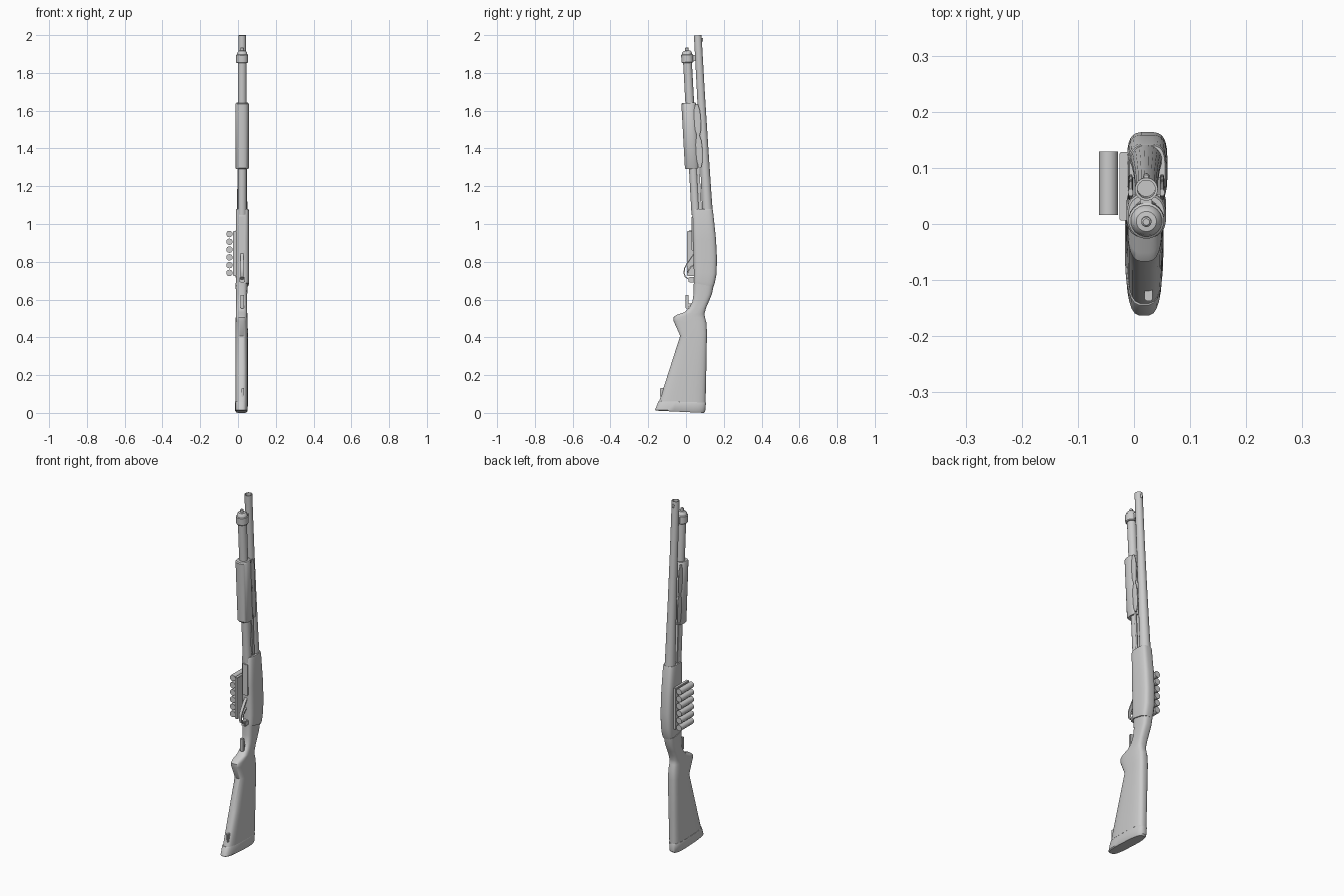
import bpy, bmesh, math
from mathutils import Vector

if "Cube" in bpy.data.objects:
    bpy.data.objects.remove(bpy.data.objects["Cube"], do_unlink=True)

grey = bpy.data.materials.new("plain grey")
grey.use_nodes = True
grey.diffuse_color = (0.6, 0.6, 0.6, 1)
grey.node_tree.nodes["Principled BSDF"].inputs["Base Color"].default_value = (0.6, 0.6, 0.6, 1)

X = 0.022        # centre plane of the barrel
TILT = 0.055     # lean of barrel and tube per unit of height


def finish(name, bm, angle=35):
    bmesh.ops.recalc_face_normals(bm, faces=bm.faces)
    me = bpy.data.meshes.new(name)
    bm.to_mesh(me)
    bm.free()
    me.materials.append(grey)
    ob = bpy.data.objects.new(name, me)
    bpy.context.collection.objects.link(ob)
    bpy.ops.object.select_all(action='DESELECT')
    ob.select_set(True)
    bpy.context.view_layer.objects.active = ob
    bpy.ops.object.shade_smooth_by_angle(angle=math.radians(angle))
    return ob


def loft(name, rows, power=2.0, sides=20, x=X):
    """Skin sections given as (front y, front z, back y, back z, half width)."""
    bm = bmesh.new()
    loops = []
    for yf, zf, yb, zb, hw in rows:
        loop = []
        for i in range(sides):
            a = math.tau * (i + 0.5) / sides
            c, s = math.cos(a), math.sin(a)
            u = math.copysign(abs(c) ** (2 / power), c)
            t = (math.copysign(abs(s) ** (2 / power), s) + 1) / 2
            loop.append(bm.verts.new((x + hw * u, yf + (yb - yf) * t, zf + (zb - zf) * t)))
        loops.append(loop)
    for a, b in zip(loops, loops[1:]):
        for i in range(sides):
            j = (i + 1) % sides
            bm.faces.new((a[i], a[j], b[j], b[i]))
    bm.faces.new(loops[0])
    bm.faces.new(loops[-1])
    return finish(name, bm)


def tube(name, axis_y, rings, sides=20):
    """Round leaning part; rings are (z, radius), axis_y is its y at z = 2."""
    rows = []
    for z, r in rings:
        y = axis_y + TILT * (2 - z)
        rows.append((y - r, z - r * TILT, y + r, z + r * TILT, r))
    return loft(name, rows, sides=sides)


def box(name, lo, hi, lean=0.0, bevel=0.0):
    bm = bmesh.new()
    bmesh.ops.create_cube(bm, size=1)
    lo, hi = Vector(lo), Vector(hi)
    for v in bm.verts:
        v.co = (lo + hi) / 2 + v.co * (hi - lo)
        v.co.y -= lean * (v.co.z - lo.z)
    if bevel:
        bmesh.ops.bevel(bm, geom=bm.edges[:], offset=bevel, segments=2, affect='EDGES')
    return finish(name, bm)


def strap(name, path, half_x, thick, x=X):
    """Flat strip following a path of (y, z)."""
    bm = bmesh.new()
    pts = [Vector((0, y, z)) for y, z in path]
    loops = []
    for i, p in enumerate(pts):
        d = (pts[min(i + 1, len(pts) - 1)] - pts[max(i - 1, 0)]).normalized()
        n = Vector((0, -d.z, d.y)) * thick / 2
        loops.append([bm.verts.new(p + n * k + Vector((x + half_x * s, 0, 0)))
                      for s, k in ((-1, -1), (1, -1), (1, 1), (-1, 1))])
    for a, b in zip(loops, loops[1:]):
        for i in range(4):
            bm.faces.new((a[i], a[(i + 1) % 4], b[(i + 1) % 4], b[i]))
    bm.faces.new(loops[0])
    bm.faces.new(loops[-1])
    return finish(name, bm)


# Barrel with open bore, and its bead
tube("barrel", 0.062, [(1.05, .029), (1.13, .027), (1.4, .0235), (1.7, .021), (1.999, .0205),
                       (1.999, .016), (1.95, .016)])
tube("front_bead", 0.083, [(1.965, .004), (1.97, .006), (1.98, .006), (1.985, .004)], 10)

# Magazine tube with cap and nub
tube("magazine_tube", 0.0, [(1.05, .0235), (1.87, .0235)])
tube("magazine_cap", 0.0, [(1.853, .029), (1.857, .032), (1.895, .032), (1.898, .028),
                           (1.91, .025), (1.917, .018), (1.918, .009), (1.932, .009), (1.935, .006)])
box("barrel_clamp", (X - .01, .025, 1.862), (X + .01, .055, 1.895), TILT)

# Sliding fore-end with its side plates and action bars
rows = []
for z, s in [(1.29, .9), (1.296, 1), (1.634, 1), (1.64, .9)]:
    y = TILT * (2 - z)
    rows.append((y - .045 * s, z, y + .034 * s, z + .003, .0355 * s))
loft("fore_end", rows, power=2.5)
for side, label in ((-1, "right"), (1, "left")):
    bx = X + side * .022
    for k, mid in enumerate((1.385, 1.55)):
        plate = []
        for i in range(7):
            t = -1 + i / 3
            z, w = mid + .085 * t, .006 + .012 * math.sqrt(1 - t * t)
            y = TILT * (2 - z) + .036
            plate.append((y - w, z, y + w, z, .004))
        loft(f"{label}_side_plate_{k + 1}", plate, power=4, sides=12, x=bx + side * .006)
    box(f"{label}_action_bar", (bx - .003, .068, 1.06), (bx + .003, .084, 1.62), TILT)

# Receiver
loft("receiver", [
    (.041, .688, .146, .668, .033), (.041, .70, .152, .685, .035),
    (.041, .75, .162, .735, .036), (.040, .82, .164, .82, .036), (.037, .92, .159, .92, .036),
    (.034, 1.07, .143, 1.07, .0345), (.037, 1.08, .140, 1.08, .032)], power=3.6, sides=28, x=.0235)
box("loading_lip", (X - .016, .03, .86), (X + .016, .045, 1.04), bevel=.003)
box("trigger_plate", (X - .014, .014, .69), (X + .014, .06, .72), bevel=.004)

# Trigger and its guard
strap("trigger_guard", [(.045, .845), (.03, .825), (.006, .79), (-.008, .765), (-.010, .74),
                        (-.004, .72), (.015, .708), (.045, .70)], .008, .006)
strap("trigger", [(.045, .785), (.028, .775), (.016, .76), (.010, .742)], .004, .007)

# Stock with wrist and grip, then butt pad
loft("stock", [
    (-.142, .062, .104, .055, .033), (-.085, .24, .108, .24, .0335), (-.031, .408, .111, .42, .0335),
    (-.066, .486, .109, .475, .032), (-.067, .506, .101, .505, .031), (-.052, .518, .099, .517, .0305),
    (-.010, .532, .099, .53, .030), (.018, .557, .108, .56, .029), (.034, .59, .121, .59, .029),
    (.040, .63, .138, .63, .030), (.041, .692, .146, .672, .032)], power=3.2, sides=28, x=.019)
loft("butt_pad", [
    (-.160, .012, .094, 0, .029), (-.164, .016, .102, .008, .033),
    (-.147, .06, .106, .053, .0345), (-.145, .062, .105, .055, .0335)], power=3.2, sides=28, x=.018)

# Sling mount under the butt and the lever by the wrist
box("sling_mount", (X - .003, -.137, .085), (X + .011, -.10, .132), bevel=.002)
box("wrist_tab", (X - .008, -.003, .553), (X + .010, .014, .625), bevel=.002)
box("wrist_tab_stem", (X - .003, .01, .562), (X + .004, .045, .58))

# Side carrier holding six spare cartridges
box("cartridge_carrier", (-.026, .006, .725), (-.008, .128, .962), bevel=.002)
for i in range(6):
    z = .741 + .0412 * i
    bm = bmesh.new()
    bmesh.ops.create_cone(bm, cap_ends=True, segments=10, radius1=.0175, radius2=.0175, depth=.113)
    for v in bm.verts:
        v.co = Vector((-.0455 + v.co.x, .0725 + v.co.z, z + v.co.y))
    finish(f"cartridge_{i + 1}", bm, 40)
